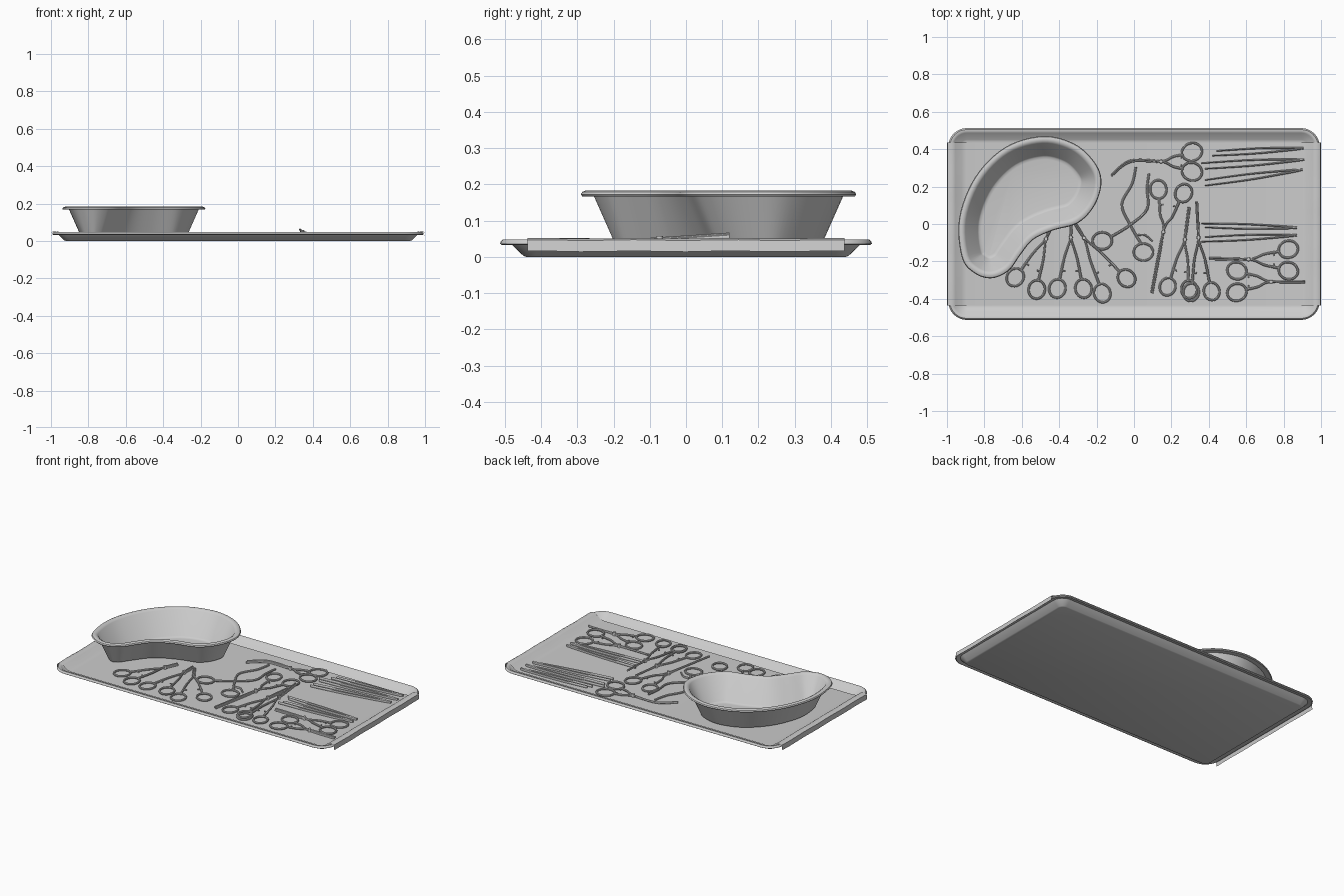
import bpy, bmesh, math
from mathutils import Vector

if "Cube" in bpy.data.objects:
    bpy.data.objects.remove(bpy.data.objects["Cube"])

FLOOR = 0.017  # top of the cloth


def finish(bm, name, angle=35):
    bmesh.ops.recalc_face_normals(bm, faces=bm.faces)
    me = bpy.data.meshes.new(name)
    bm.to_mesh(me)
    bm.free()
    ob = bpy.data.objects.new(name, me)
    bpy.context.collection.objects.link(ob)
    bpy.ops.object.select_all(action='DESELECT')
    bpy.context.view_layer.objects.active = ob
    ob.select_set(True)
    bpy.ops.object.shade_smooth_by_angle(angle=math.radians(angle))
    return ob


def bridge(bm, a, b, closed=True):
    n = len(a)
    for i in range(n if closed else n - 1):
        j = (i + 1) % n
        bm.faces.new((a[i], a[j], b[j], b[i]))


def loft(name, rings):
    """Skin a stack of closed rings and cap both ends."""
    bm = bmesh.new()
    rows = [[bm.verts.new(p) for p in r] for r in rings]
    for a, b in zip(rows, rows[1:]):
        bridge(bm, a, b)
    bm.faces.new(rows[0])
    bm.faces.new(rows[-1])
    return finish(bm, name)


def spline(pts, steps=6, closed=False):
    """Catmull-Rom curve through the points."""
    n, out = len(pts), []
    for i in range(n if closed else n - 1):
        if closed:
            p = [pts[(i + k) % n] for k in (-1, 0, 1, 2)]
        else:
            p = [pts[min(max(i + k, 0), n - 1)] for k in (-1, 0, 1, 2)]
        for s in range(steps):
            t = s / steps
            out.append(0.5 * (2 * p[1] + (p[2] - p[0]) * t
                       + (2 * p[0] - 5 * p[1] + 4 * p[2] - p[3]) * t * t
                       + (3 * p[1] - p[0] - 3 * p[2] + p[3]) * t ** 3))
    return out if closed else out + [pts[-1]]


def sweep(bm, pts, w0, w1, h, closed=False):
    """Flattened bar along a path: half width w0 to w1, half height h."""
    n, rows = len(pts), []
    for i, p in enumerate(pts):
        a, b = (pts[i - 1], pts[(i + 1) % n]) if closed else (pts[max(i - 1, 0)], pts[min(i + 1, n - 1)])
        t = b - a
        side = Vector((-t.y, t.x, 0)).normalized()
        w = w0 + (w1 - w0) * i / n
        rows.append([bm.verts.new(p + side * w * math.cos(k * math.pi / 4)
                     + Vector((0, 0, h * math.sin(k * math.pi / 4)))) for k in range(8)])
    for i in range(n if closed else n - 1):
        bridge(bm, rows[i], rows[(i + 1) % n])
    if not closed:
        bm.faces.new(rows[0])
        bm.faces.new(rows[-1])


def finger_ring(bm, c, r, axis):
    """Oval finger loop stretched along axis."""
    side = Vector((-axis.y, axis.x, 0))
    pts = [c + axis * r * 1.08 * math.cos(a) + side * r * 0.95 * math.sin(a)
           for a in (k * math.tau / 28 for k in range(28))]
    sweep(bm, pts, 0.006, 0.006, 0.007, True)


def V(p, z=FLOOR + 0.006):
    return Vector((p[0], p[1], z))


def scissors(name, rings, tip, f=0.55, r=0.046, bend=None, lift=0.0):
    """Two crossing arms with finger rings, a pivot screw and a ratchet."""
    bm = bmesh.new()
    mid = (V(rings[0]) + V(rings[1])) / 2
    target = V(bend or tip)
    pivot = mid.lerp(target, f)
    pivot.z += lift * f
    axis = (target - mid).normalized()
    side = Vector((-axis.y, axis.x, 0))
    for k, c in enumerate(map(V, rings)):
        up = Vector((0, 0, 0.005 * k))
        s = math.copysign(1, (c - mid).dot(side))
        d = (pivot - c).normalized()
        finger_ring(bm, c + up, r, Vector((d.x, d.y, 0)).normalized())
        path = [c + d * r, c.lerp(pivot, 0.6) + side * s * 0.006, pivot]
        if bend:
            path.append(V(bend) - side * s * 0.004)
        path.append(V(tip) - side * s * 0.004 + Vector((0, 0, lift)))
        sweep(bm, spline([p + up for p in path]), 0.007, 0.004, 0.007)
        base = c.lerp(pivot, 0.35) + up
        sweep(bm, [base, base - side * s * 0.018], 0.004, 0.004, 0.004)
    ret = bmesh.ops.create_cone(bm, cap_ends=True, segments=12, radius1=0.011, radius2=0.009, depth=0.022)
    bmesh.ops.translate(bm, verts=ret['verts'], vec=pivot + Vector((0, 0, 0.004)))
    finish(bm, name)


def tweezers(name, joint, tips):
    """Two bowed arms meeting at one end."""
    bm = bmesh.new()
    j, a, b = V(joint), V(tips[0]), V(tips[1])
    axis = ((a + b) / 2 - j).normalized()
    side = Vector((-axis.y, axis.x, 0))
    for t in (a, b):
        s = math.copysign(1, (t - (a + b) / 2).dot(side))
        path = [j, j.lerp(t, 0.15) + side * s * 0.004, j.lerp(t, 0.55) + side * s * 0.007, t]
        sweep(bm, spline(path), 0.006, 0.003, 0.009)
    finish(bm, name)


# Tray with a rolled rim
def rounded_rect(inset, z, hx=0.993, hy=0.513, rad=0.1):
    pts = []
    for k, (sx, sy) in enumerate(((1, 1), (-1, 1), (-1, -1), (1, -1))):
        for i in range(9):
            a = (k + i / 8) * math.pi / 2
            pts.append((sx * (hx - rad) + (rad - inset) * math.cos(a),
                        sy * (hy - rad) + (rad - inset) * math.sin(a), z))
    return pts


loft("tray", [rounded_rect(*p) for p in (
    (0.072, 0), (0.064, 0.003), (0.03, 0.036), (0.006, 0.032), (0, 0.036), (0.002, 0.043), (0.008, 0.048),
    (0.018, 0.048), (0.026, 0.043), (0.062, 0.012), (0.074, 0.009))])

# Cloth lining the tray and hanging over both short ends
half = [(0.895, FLOOR), (0.922, 0.021), (0.955, 0.046), (0.968, 0.0505), (0.985, 0.051), (0.996, 0.046), (1.0, 0.015)]
profile = [(-x, z) for x, z in reversed(half)] + half
bm = bmesh.new()
rows = []
for i in range(13):
    y = -0.437 + 0.874 * i / 12
    rows.append([bm.verts.new((x, y, z + (0.0012 * math.sin(i * 1.7 + x) if abs(x) > 0.93 else 0)))
                 for x, z in profile])
for a, b in zip(rows, rows[1:]):
    bridge(bm, a, b, False)
cloth = finish(bm, "cloth", 50)

# Kidney-shaped basin
outline = [(-.174, .225), (-.21, .33), (-.32, .43), (-.49, .47), (-.69, .41), (-.85, .25), (-.935, .03),
           (-.92, -.18), (-.85, -.265), (-.76, -.29), (-.67, -.25), (-.607, -.165), (-.54, -.085),
           (-.435, -.035), (-.30, .005), (-.21, .1)]
rim = spline([Vector((x, y, 0)) for x, y in outline], 6, True)


def inset_ring(d, z):
    n, out = len(rim), []
    for i, p in enumerate(rim):
        t = rim[(i + 2) % n] - rim[i - 2]
        out.append(p + Vector((-t.y, t.x, 0)).normalized() * d + Vector((0, 0, z)))
    return out


loft("kidney_basin", [inset_ring(*p) for p in (
    (0.112, 0.018), (0.1, 0.024), (0.036, 0.168), (0.004, 0.167), (0, 0.172), (0.004, 0.179), (0.014, 0.183),
    (0.026, 0.182), (0.038, 0.174), (0.104, 0.032), (0.112, 0.026), (0.125, 0.024))])

# Clamps and scissors
scissors("clamp_left", [(-.635, -.285), (-.52, -.35)], (-.435, .0), 0.75)
scissors("clamp_middle", [(-.41, -.345), (-.27, -.345)], (-.337, .02), 0.75)
scissors("clamp_right", [(-.17, -.37), (-.04, -.29)], (-.32, .01), 0.75)
scissors("long_clamp", [(.13, .185), (.265, .165)], (.095, -.37), 0.4)
scissors("straight_scissors", [(.18, -.335), (.295, -.35)], (.295, .09), 0.6, 0.044)
scissors("raised_clamp", [(.305, -.365), (.415, -.36)], (.335, .12), 0.6, 0.044, lift=0.032)
scissors("upper_scissors", [(.825, -.135), (.825, -.25)], (.40, -.185), 0.5, 0.048)
scissors("lower_scissors", [(.55, -.25), (.55, -.365)], (.915, -.31), 0.5, 0.048)
scissors("bent_scissors", [(.31, .385), (.31, .28)], (-.12, .26), 0.5, 0.05, bend=(-.02, .335))

# Curved towel pliers with a ratchet arc
bm = bmesh.new()
for k, (path, ring) in enumerate((
        ([(.01, .305), (-.01, .215), (-.065, .105), (-.02, -.005), (.035, -.10)], (.05, -.15)),
        ([(.08, .27), (.07, .19), (.07, .08), (-.02, -.005), (-.125, -.07)], (-.17, -.09)))):
    z = FLOOR + 0.006 + 0.005 * k
    sweep(bm, spline([V(p, z) for p in path]), 0.006, 0.007, 0.007)
    finger_ring(bm, V(ring, z), 0.048, Vector((1, 0, 0)))
sweep(bm, spline([V(p) for p in ((.02, -.06), (.06, -.06), (.10, -.095))]), 0.005, 0.005, 0.007)
finish(bm, "curved_pliers")

# Tweezers
for i, (joint, tips) in enumerate((
        ((.905, .405), ((.44, .39), (.42, .365))), ((.91, .345), ((.36, .325), (.38, .295))),
        ((.90, .29), ((.38, .235), (.38, .205))), ((.87, -.02), ((.36, .002), (.38, -.018))),
        ((.87, -.06), ((.38, -.07), (.36, -.095))))):
    tweezers(f"tweezers_{i + 1}", joint, tips)
